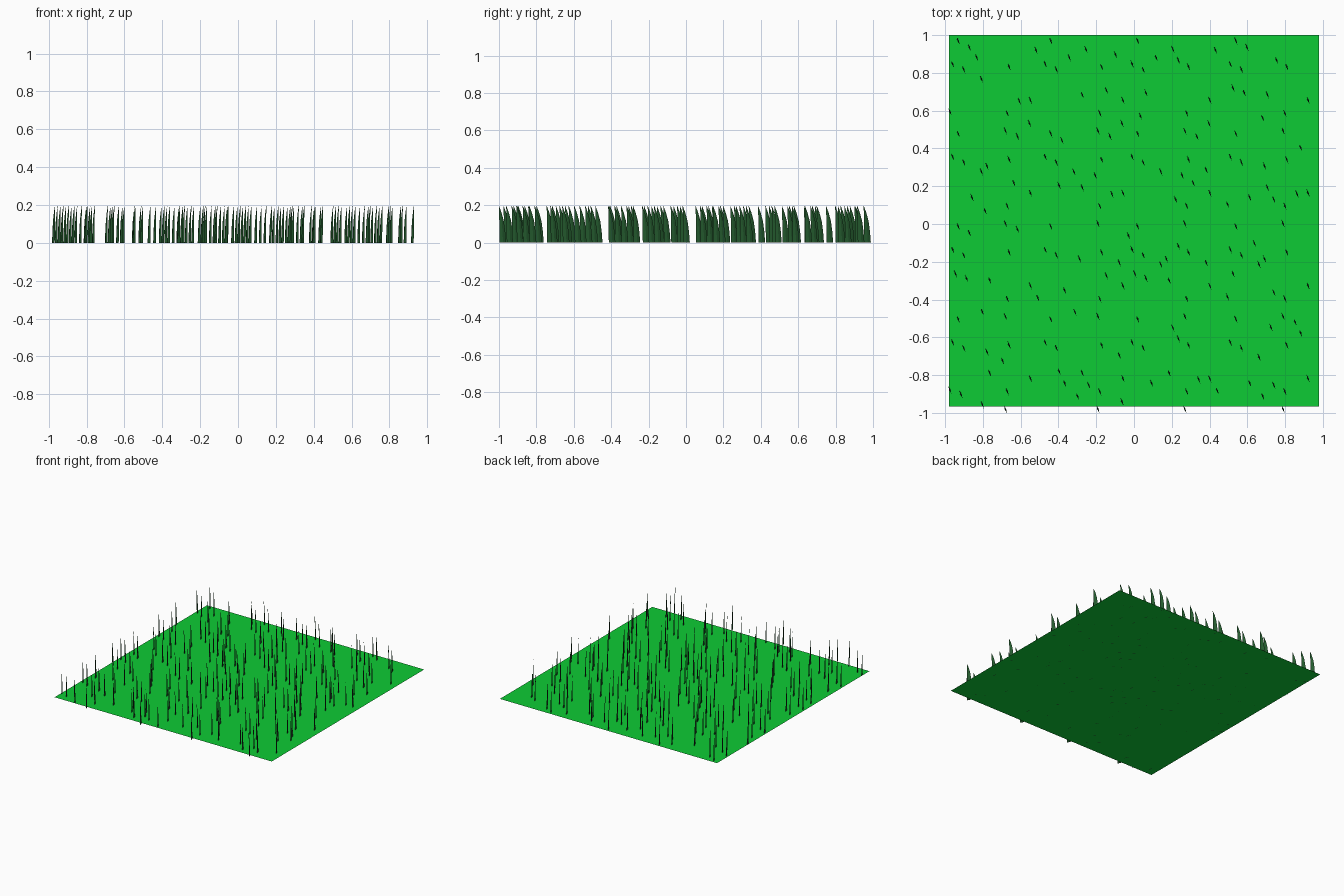
import bpy, random
from mathutils import Vector

if "Cube" in bpy.data.objects:
    bpy.data.objects.remove(bpy.data.objects["Cube"])

random.seed(4)


def material(name, rgb):
    m = bpy.data.materials.new(name)
    m.diffuse_color = (*rgb, 1)
    m.use_nodes = True
    m.node_tree.nodes["Principled BSDF"].inputs["Base Color"].default_value = m.diffuse_color
    return m


def mesh_object(name, verts, faces, mat):
    me = bpy.data.meshes.new(name)
    me.from_pydata(verts, [], faces)
    me.materials.append(mat)
    me.update()
    ob = bpy.data.objects.new(name, me)
    bpy.context.collection.objects.link(ob)
    return ob


lawn_green = material("bright lawn green", (0.004, 0.60, 0.035))
blade_green = material("dark blade green", (0.018, 0.105, 0.028))

# Ground sheet
X0, X1, Y0, Y1 = -0.98, 0.98, -0.965, 1.0
mesh_object("lawn", [(X0, Y0, 0), (X1, Y0, 0), (X1, Y1, 0), (X0, Y1, 0)],
            [(0, 1, 2, 3)], lawn_green)

# One blade: height, half width, lean to the front right
SECTIONS = [(0.0, 0.019, 0.0), (0.06, 0.017, 0.003), (0.115, 0.013, 0.007),
            (0.16, 0.007, 0.014), (0.195, 0.001, 0.022)]
ALONG = Vector((0.37, -0.93, 0))     # direction of the blade's width and lean
ACROSS = Vector((0.93, 0.37, 0))     # direction of its thickness


def add_blade(verts, faces, x, y):
    start = len(verts)
    for z, w, lean in SECTIONS:
        c = Vector((x, y, z)) + ALONG * lean
        t = 0.004 * w / 0.019
        verts += [c - ALONG * w, c - ACROSS * t, c + ALONG * w, c + ACROSS * t]
    for r in range(len(SECTIONS) - 1):
        for i in range(4):
            a, b = start + 4 * r + i, start + 4 * r + (i + 1) % 4
            faces.append((a, b, b + 4, a + 4))
    faces.append((start + 3, start + 2, start + 1, start))
    end = len(verts)
    faces.append((end - 4, end - 3, end - 2, end - 1))


# Scatter pattern repeated on a 4 x 4 grid of tiles (hundredths of a tile)
USUAL = [(10, 94), (4, 69), (16, 63), (65, 66), (63, 16), (61, -3), (88, 30)]
SOMETIMES = [(22, 87), (7, 43), (19, 38), (1, 18), (13, 13), (25, 25), (30, 76),
             (41, 59), (35, 53), (44, 36), (51, 23), (39, 11), (36, 2), (48, 85),
             (54, 73), (58, 49), (70, 41), (74, 91), (80, 79), (76, 29), (84, 55),
             (94, 84), (87, 5), (96, 17)]
tile_x, tile_y = (X1 - X0) / 4, (Y1 - Y0) / 4
verts, faces = [], []
for col in range(4):
    for row in range(4):
        for u, v in USUAL + random.sample(SOMETIMES, 6 + (col + row) % 2):
            x = X0 + tile_x * (col + u / 100) - (0.03 if col == 2 else 0)
            y = Y0 + tile_y * (row + v / 100)
            add_blade(verts, faces, x, y)
mesh_object("grass_blades", verts, faces, blade_green)
